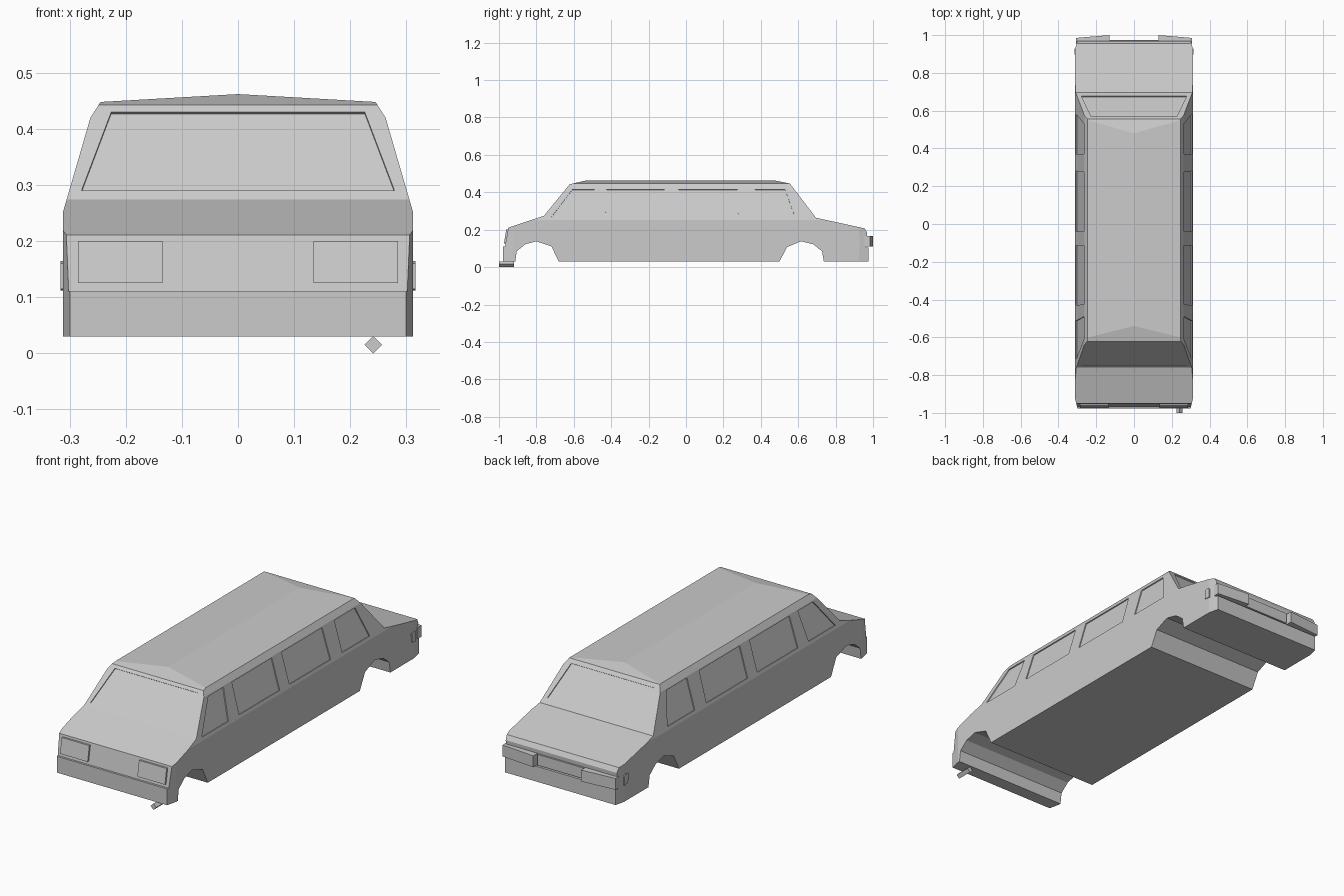
import bpy, bmesh
from mathutils import Vector

if "Cube" in bpy.data.objects:
    bpy.data.objects.remove(bpy.data.objects["Cube"])


def finish(bm, name):
    bmesh.ops.recalc_face_normals(bm, faces=bm.faces[:])
    me = bpy.data.meshes.new(name)
    bm.to_mesh(me)
    bm.free()
    ob = bpy.data.objects.new(name, me)
    bpy.context.collection.objects.link(ob)
    return ob


def prism(bm, pts, offset):
    """Closed prism from a polygon and an offset vector."""
    a = [bm.verts.new(p) for p in pts]
    b = [bm.verts.new(Vector(p) + Vector(offset)) for p in pts]
    bm.faces.new(a)
    bm.faces.new(b[::-1])
    n = len(a)
    for i in range(n):
        bm.faces.new((a[i], b[i], b[(i + 1) % n], a[(i + 1) % n]))


def slice_off(bm, point, outward):
    """Cut away everything on the outward side of a plane and cap the cut."""
    geom = bm.verts[:] + bm.edges[:] + bm.faces[:]
    bmesh.ops.bisect_plane(bm, geom=geom, dist=1e-6, plane_co=point,
                           plane_no=outward, clear_outer=True)
    bmesh.ops.holes_fill(bm, edges=[e for e in bm.edges if e.is_boundary], sides=0)
    bmesh.ops.recalc_face_normals(bm, faces=bm.faces[:])


def pane_cutter(bm, pts, depth=0.006):
    """Shallow cutter straddling the plane of a window outline."""
    p = [Vector(q) for q in pts]
    n = (p[1] - p[0]).cross(p[2] - p[0]).normalized()
    prism(bm, [q - n * depth for q in p], n * depth * 2)


# Body side profile (y, z), including bumpers and wheel arches
profile = [(-0.978, 0.03), (-0.978, 0.11), (-0.968, 0.11), (-0.95, 0.211),
           (-0.76, 0.274), (-0.622, 0.443), (-0.54, 0.462), (0.48, 0.462),
           (0.555, 0.447), (0.695, 0.264), (0.955, 0.207), (0.968, 0.185),
           (0.962, 0.105), (0.975, 0.105), (0.975, 0.03),
           (0.737, 0.03), (0.727, 0.085), (0.68, 0.122), (0.615, 0.138),
           (0.54, 0.107), (0.50, 0.03),
           (-0.68, 0.03), (-0.72, 0.111), (-0.80, 0.138), (-0.86, 0.122),
           (-0.905, 0.085), (-0.913, 0.03)]
HALF = 0.312
bm = bmesh.new()
prism(bm, [(-HALF, y, z) for y, z in profile], (2 * HALF, 0, 0))


def side_x(z):
    return 0.311 - (z - 0.255) * 0.048 / 0.165


for s in (-1, 1):
    # leaning window band, roof edge chamfer, gently peaked roof
    for (x0, z0), (x1, z1) in [((0.311, 0.255), (0.263, 0.42)),
                               ((0.263, 0.42), (0.245, 0.448)),
                               ((0.245, 0.448), (0, 0.462))]:
        slice_off(bm, (s * x0, 0, z0), Vector((s * (z1 - z0), 0, x0 - x1)).normalized())
    # tapered body corners
    for e in (-1, 1):
        slice_off(bm, (s * HALF, e * 0.925, 0), Vector((s * 0.05, e * 0.012, 0)).normalized())
body = finish(bm, "car_body")

# Recessed window panes
bm = bmesh.new()
LO, HI = 0.267, 0.414
for s in (-1, 1):
    for b0, b1, t0, t1 in [(-0.72, -0.513, -0.608, -0.49), (-0.43, -0.115, -0.425, -0.115),
                           (-0.04, 0.28, -0.04, 0.275), (0.37, 0.583, 0.37, 0.53)]:
        pane_cutter(bm, [(s * side_x(LO), b0, LO), (s * side_x(LO), b1, LO),
                         (s * side_x(HI), t1, HI), (s * side_x(HI), t0, HI)], 0.005)
for (y0, z0), (y1, z1) in [((-0.747, 0.29), (-0.633, 0.43)), ((0.677, 0.2875), (0.568, 0.43))]:
    pane_cutter(bm, [(-0.279, y0, z0), (0.279, y0, z0), (0.226, y1, z1), (-0.226, y1, z1)], 0.005)
cutter = finish(bm, "window_cutter")
cutter.hide_render = True
cutter.hide_viewport = True
cutter.display_type = 'WIRE'
mod = body.modifiers.new("window_recess", 'BOOLEAN')
mod.operation = 'DIFFERENCE'
mod.solver = 'EXACT'
mod.object = cutter

# Lamps on both ends and side markers
for s, side in ((-1, "left"), (1, "right")):
    bm = bmesh.new()
    prism(bm, [(s * x, y, z) for x, y, z in
               [(0.135, -0.96, 0.125), (0.285, -0.96, 0.125),
                (0.285, -0.947, 0.2), (0.135, -0.947, 0.2)]], (0, -0.014, 0))
    finish(bm, side + "_tail_lamp")
    bm = bmesh.new()
    prism(bm, [(s * x, y, 0.11) for x, y in
               [(0.13, 0.955), (0.13, 1.0), (0.307, 0.985), (0.307, 0.955)]], (0, 0, 0.056))
    finish(bm, side + "_head_lamp")
    bm = bmesh.new()
    prism(bm, [(s * 0.3, y, z) for y, z in
               [(0.9, 0.115), (0.93, 0.112), (0.93, 0.155), (0.922, 0.165), (0.898, 0.16)]],
          (s * 0.016, 0, 0))
    finish(bm, side + "_side_marker")

# Grille panel between the head lamps
bm = bmesh.new()
prism(bm, [(x, 0.955, z) for x, z in
           [(-0.125, 0.112), (0.125, 0.112), (0.125, 0.165), (-0.125, 0.165)]], (0, 0.02, 0))
finish(bm, "grille")

# Four-sided exhaust pipe
bm = bmesh.new()
R = 0.0155
prism(bm, [(0.241 + R * a, -1.0, R + R * b) for a, b in
           [(1, 0), (0, 1), (-1, 0), (0, -1)]], (0, 0.08, 0))
finish(bm, "exhaust_pipe")
